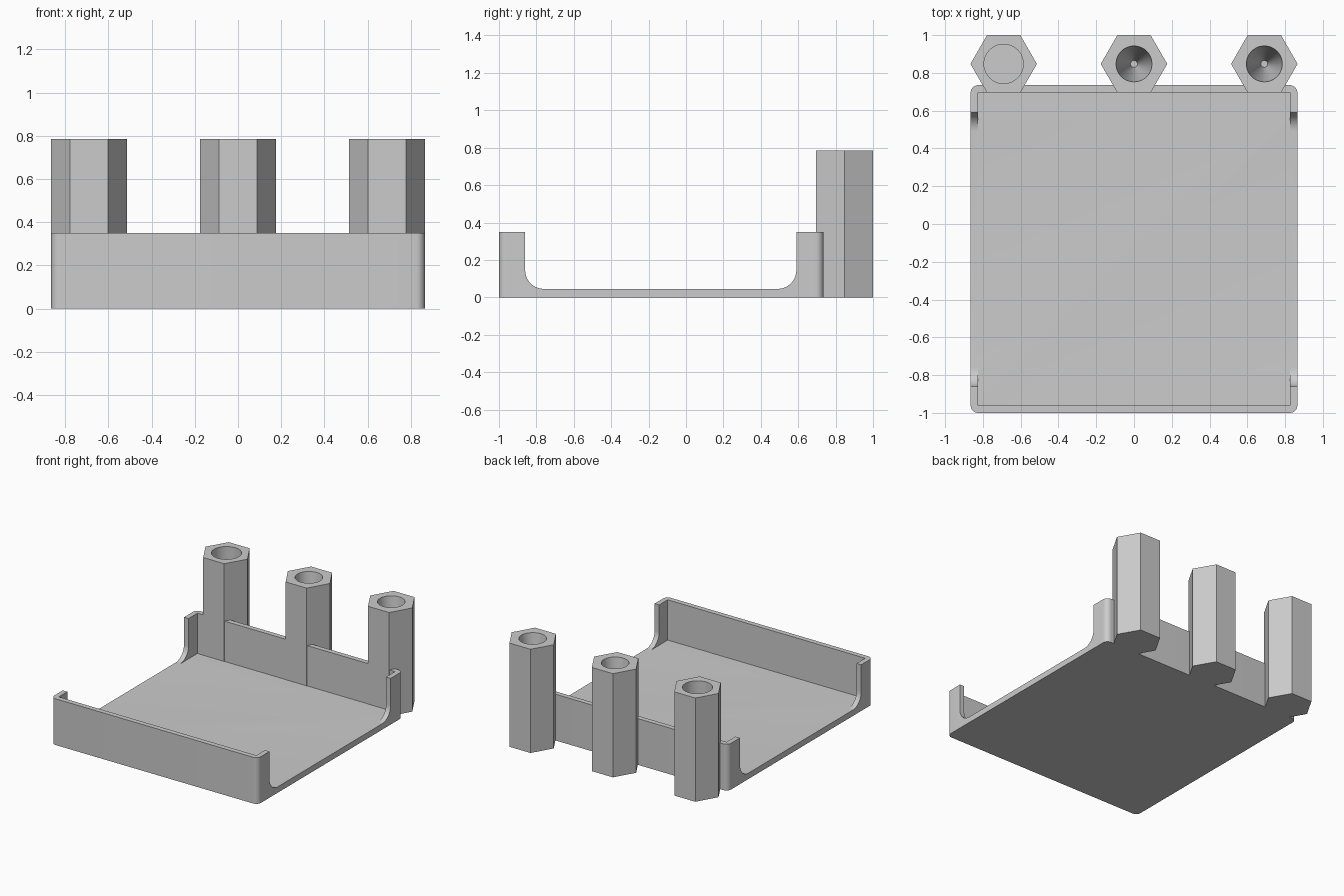
import bpy, bmesh, math
from mathutils import Vector

if "Cube" in bpy.data.objects:
    bpy.data.objects.remove(bpy.data.objects["Cube"])

grey = bpy.data.materials.new("plain grey")
grey.diffuse_color = (0.6, 0.6, 0.6, 1)
grey.use_nodes = True
grey.node_tree.nodes["Principled BSDF"].inputs["Base Color"].default_value = grey.diffuse_color


def prism(name, points, direction):
    """Extrude a closed outline of 3D points along a direction."""
    bm = bmesh.new()
    face = bm.faces.new([bm.verts.new(p) for p in points])
    ext = bmesh.ops.extrude_face_region(bm, geom=[face])
    verts = [g for g in ext["geom"] if isinstance(g, bmesh.types.BMVert)]
    bmesh.ops.translate(bm, vec=Vector(direction), verts=verts)
    bmesh.ops.recalc_face_normals(bm, faces=bm.faces)
    mesh = bpy.data.meshes.new(name)
    bm.to_mesh(mesh)
    bm.free()
    mesh.materials.append(grey)
    obj = bpy.data.objects.new(name, mesh)
    bpy.context.collection.objects.link(obj)
    return obj


def arc(cx, cy, r, start, steps=10):
    """Quarter circle, counter-clockwise from the start angle in degrees."""
    angles = [math.radians(start + 90 * i / steps) for i in range(steps + 1)]
    return [(cx + r * math.cos(a), cy + r * math.sin(a)) for a in angles]


def activate(obj):
    bpy.ops.object.select_all(action='DESELECT')
    obj.select_set(True)
    bpy.context.view_layer.objects.active = obj


def cut(obj, cutter):
    activate(obj)
    mod = obj.modifiers.new("cut", 'BOOLEAN')
    mod.operation, mod.solver, mod.object = 'DIFFERENCE', 'EXACT', cutter
    bpy.ops.object.modifier_apply(modifier=mod.name)
    bpy.data.objects.remove(cutter)


def smooth(obj):
    activate(obj)
    bpy.ops.object.shade_smooth_by_angle(angle=math.radians(30))


HALF, FRONT, BACK = 0.865, -1.0, 0.735
WALL, FLOOR, RIM, CORNER = 0.038, 0.045, 0.35, 0.04

# Tray block with rounded vertical corners
outline = (arc(HALF - CORNER, BACK - CORNER, CORNER, 0)
           + arc(CORNER - HALF, BACK - CORNER, CORNER, 90)
           + arc(CORNER - HALF, FRONT + CORNER, CORNER, 180)
           + arc(HALF - CORNER, FRONT + CORNER, CORNER, 270))
tray = prism("tray", [(x, y, 0) for x, y in outline], (0, 0, RIM))

# Hollow interior
ix, y0, y1 = HALF - WALL, FRONT + WALL, BACK - WALL
cut(tray, prism("interior", [(-ix, y0, FLOOR), (ix, y0, FLOOR),
                             (ix, y1, FLOOR), (-ix, y1, FLOOR)], (0, 0, 1)))

# Side openings with filleted lower corners
a, b, r = -0.86, 0.59, 0.1
profile = ([(b, 0.6), (a, 0.6)] + arc(a + r, FLOOR + r, r, 180)
           + arc(b - r, FLOOR + r, r, 270))
cut(tray, prism("side_opening", [(-1, y, z) for y, z in profile], (2, 0, 0)))
smooth(tray)

# Hexagonal posts along the back: one straight bore, two tapered bores
HEX, HEIGHT, DEPTH = 0.176, 0.785, 0.7
POST_Y = 1 - HEX * math.cos(math.pi / 6)
for name, x, top, tip in (("left_post", -0.69, 0.104, 0.104),
                          ("middle_post", 0.0, 0.095, 0.018),
                          ("right_post", 0.69, 0.095, 0.018)):
    corners = [(x + HEX * math.cos(i * math.pi / 3),
                POST_Y + HEX * math.sin(i * math.pi / 3), 0) for i in range(6)]
    post = prism(name, corners, (0, 0, HEIGHT))
    # Extend the bore past the rim along the same taper
    extra = 0.05
    wide = top + (top - tip) * extra / DEPTH
    bpy.ops.mesh.primitive_cone_add(
        vertices=48, radius1=tip, radius2=wide, depth=DEPTH + extra,
        location=(x, POST_Y, HEIGHT + extra - (DEPTH + extra) / 2))
    bore = bpy.context.object
    bore.data.materials.append(grey)
    cut(post, bore)
    smooth(post)
